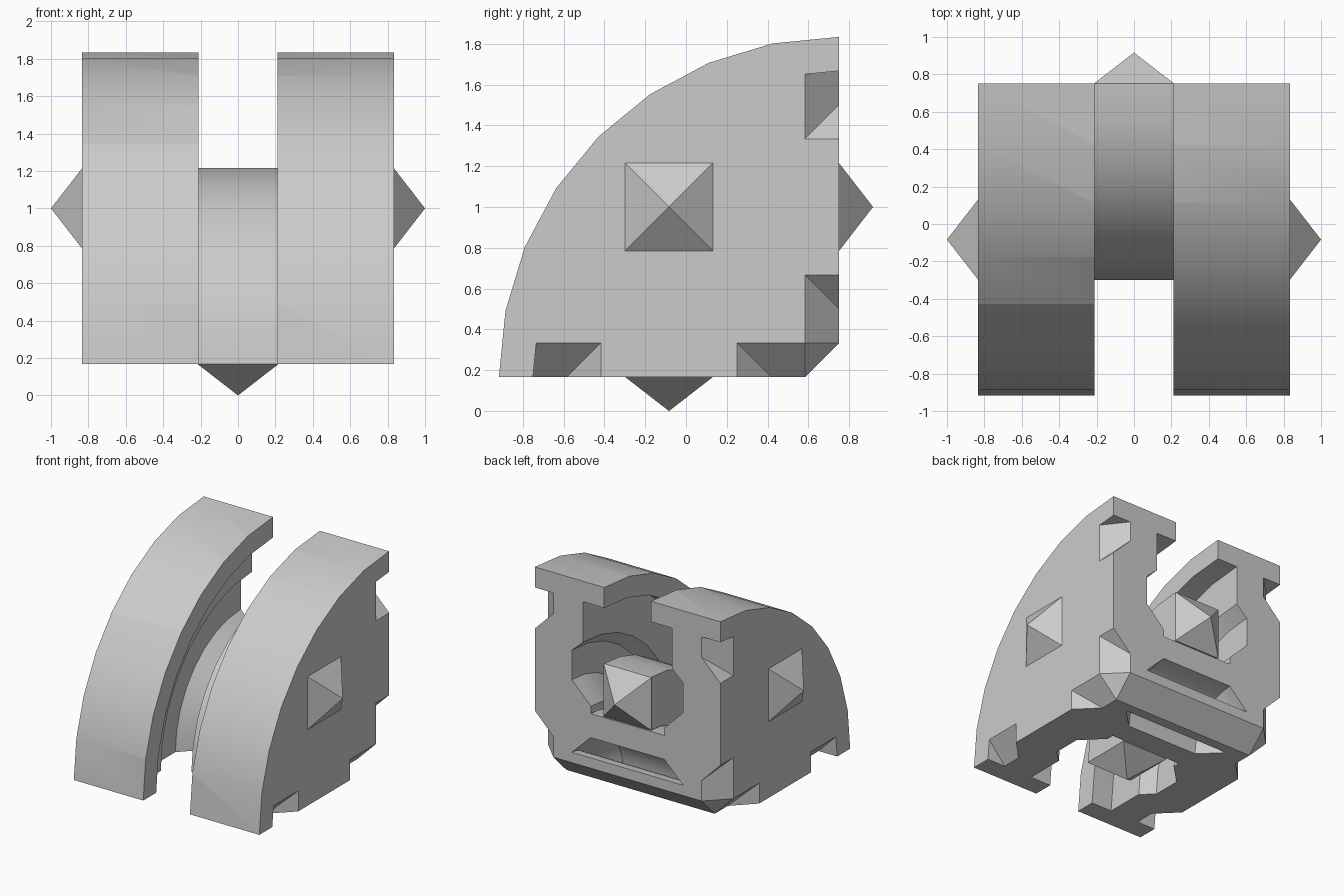
import bpy, bmesh
from math import sin, cos, tan, radians

if "Cube" in bpy.data.objects:
    bpy.data.objects.remove(bpy.data.objects["Cube"])

U = 1 / 6                       # grid unit of the part
Y0, Z0 = 4.5 * U, U             # axis of the quarter round (back-bottom edge)
STEPS = 8


def add(name, bm):
    bmesh.ops.recalc_face_normals(bm, faces=bm.faces[:])
    me = bpy.data.meshes.new(name)
    bm.to_mesh(me)
    bm.free()
    ob = bpy.data.objects.new(name, me)
    bpy.context.collection.objects.link(ob)
    return ob


def loft(name, rings):
    bm = bmesh.new()
    vs = [[bm.verts.new(p) for p in ring] for ring in rings]
    n = len(vs[0])
    for a, b in zip(vs, vs[1:]):
        for i in range(n):
            bm.faces.new((a[i], a[(i + 1) % n], b[(i + 1) % n], b[i]))
    bm.faces.new(vs[0])
    bm.faces.new(vs[-1])
    return add(name, bm)


def hull(name, pts):
    bm = bmesh.new()
    for p in pts:
        bm.verts.new(p)
    bmesh.ops.convex_hull(bm, input=bm.verts[:])
    return add(name, bm)


def sweep(name, section, extra=0.0):
    """Turn an (x, radius) section through the quarter round."""
    rings = []
    for i in range(STEPS + 1):
        t = radians(90) * i / STEPS
        rings.append([(x, Y0 - r * sin(t), Z0 + r * cos(t)) for x, r in section])
    if extra:
        rings.insert(0, [(x, y + extra, z) for x, y, z in rings[0]])
        rings.append([(x, y, z - extra) for x, y, z in rings[-1]])
    return loft(name, rings)


def mirrored(half):
    return half + [(-x, r) for x, r in reversed(half)]


def swap(p):
    """Mirror a point across the diagonal: back face <-> underside."""
    return (p[0], Y0 - (p[2] - Z0), Z0 + (Y0 - p[1]))


def smooth(ob):
    bpy.ops.object.select_all(action='DESELECT')
    bpy.context.view_layer.objects.active = ob
    ob.select_set(True)
    bpy.ops.object.shade_smooth_by_angle(angle=radians(25))


# Quarter-round body with chamfered back-bottom edge
arc = [(Y0 - 10 * U * sin(radians(90) * i / STEPS),
        Z0 + 10 * U * cos(radians(90) * i / STEPS)) for i in range(STEPS + 1)]
profile = arc + [(Y0 - U, Z0), (Y0, Z0 + U)]
body = loft("quarter_body", [[(x, y, z) for y, z in profile] for x in (-5 * U, 5 * U)])

# Slot with undercut channel, and the small inner tunnel
cutters = [
    sweep("channel_cutter", mirrored([(.21, 1.75), (.21, 1.5), (.40, 1.5), (.40, 1.17),
                                      (.50, 1.08), (.50, .84), (.33, .67), (.33, .61)]), .2),
    sweep("tunnel_cutter", mirrored([(.33, .415), (.50, .25)]), .2),
]

# Edge notches and bevelled corners on both sides
e = .1
for s in (-1, 1):
    tri = [(5 * U + e, Y0 - U - e), (4 * U - e, Y0 + e), (5 * U + e, Y0 + e)]
    upper, lower = [], []
    for x, y in tri:
        d = 5 * U - x
        upper += [(s * x, y, Z0 + 7 * U + d),
                  (s * x, y, Z0 + 9 * U - (Y0 - y) * tan(radians(45 / STEPS)))]
        lower += [(s * x, y, Z0 + 3 * U - d), (s * x, y, Z0 - .3 * U)]
    for pts in (upper, lower):
        cutters.append(hull("notch_cutter", pts))
        cutters.append(hull("notch_cutter", [swap(p) for p in pts]))
    corner = [(-.3, -.3, -.3), (2.6, -.3, -.3), (-.3, 2.6, -.3), (-.3, -.3, 2.6)]
    cutters.append(hull("corner_cutter", [(s * (5 - a) * U, Y0 - b * U, Z0 + c * U)
                                          for a, b, c in corner]))

for c in cutters:
    c.hide_render = True
    m = body.modifiers.new("cut", 'BOOLEAN')
    m.operation, m.solver, m.object = 'DIFFERENCE', 'EXACT', c
cut = bpy.data.meshes.new_from_object(body.evaluated_get(bpy.context.evaluated_depsgraph_get()))
body.modifiers.clear()
body.data = cut
for c in cutters:
    bpy.data.objects.remove(c)
smooth(body)

# Curved square bar inside the channel
H, ZC, YC = .215, 1.0, -.5 * U
bar = sweep("curved_bar", [(-.21, 5 * U - H), (-.21, 5 * U + H), (.21, 5 * U + H), (.21, 5 * U - H)])
smooth(bar)

# Pyramid studs: bar ends and both sides
square = [(-H, -H), (H, -H), (H, H), (-H, H)]
back = [(a, Y0, ZC + b) for a, b in square] + [(0, Y0 + U, ZC)]
hull("back_stud", back)
hull("bottom_stud", [swap(p) for p in back])
for s, side in ((-1, "left"), (1, "right")):
    hull(side + "_stud", [(s * 5 * U, YC + a, ZC + b) for a, b in square] + [(s * 6 * U, YC, ZC)])
